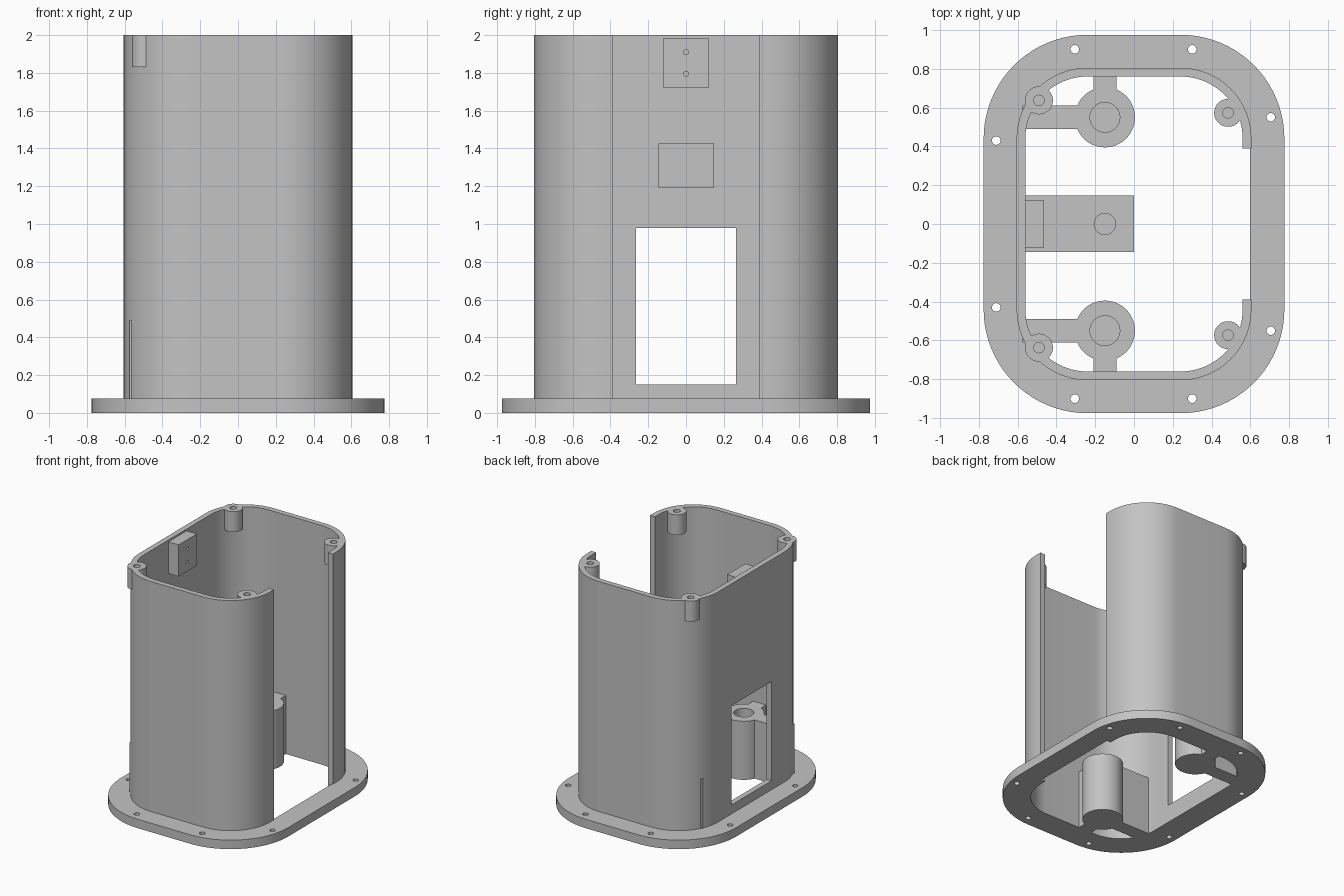
import bpy, bmesh, math

cube = bpy.data.objects.get("Cube")
if cube:
    bpy.data.objects.remove(cube, do_unlink=True)

gray = bpy.data.materials.new("plain_gray")
gray.use_nodes = True
color = (0.55, 0.55, 0.55, 1)
gray.diffuse_color = color
gray.node_tree.nodes["Principled BSDF"].inputs["Base Color"].default_value = color

CORNER = (0.24, 0.44)  # centre shared by all concentric corner arcs
WALL_R = 0.365         # outer wall corner radius
THICK = 0.045
HEIGHT = 2.0
FLANGE_TOP = 0.075


def prism(name, points, z0, z1):
    """Extrude a counter-clockwise outline from z0 to z1."""
    bm = bmesh.new()
    face = bm.faces.new([bm.verts.new((x, y, z0)) for x, y in points])
    top = bmesh.ops.extrude_face_region(bm, geom=[face])
    verts = [v for v in top["geom"] if isinstance(v, bmesh.types.BMVert)]
    bmesh.ops.translate(bm, verts=verts, vec=(0, 0, z1 - z0))
    bmesh.ops.recalc_face_normals(bm, faces=bm.faces)
    mesh = bpy.data.meshes.new(name)
    bm.to_mesh(mesh)
    bm.free()
    mesh.materials.append(gray)
    obj = bpy.data.objects.new(name, mesh)
    bpy.context.scene.collection.objects.link(obj)
    return obj


def rounded(radius, steps=20):
    """Rounded rectangle around the shared corner centres."""
    signs = [(1, 1), (-1, 1), (-1, -1), (1, -1)]
    points = []
    for quarter, (sx, sy) in enumerate(signs):
        for i in range(steps + 1):
            a = (quarter + i / steps) * math.pi / 2
            points.append((sx * CORNER[0] + radius * math.cos(a),
                           sy * CORNER[1] + radius * math.sin(a)))
    return points


def circle(x, y, r, n=40):
    return [(x + r * math.cos(2 * math.pi * i / n),
             y + r * math.sin(2 * math.pi * i / n)) for i in range(n)]


def box(name, x0, x1, y0, y1, z0, z1):
    return prism(name, [(x0, y0), (x1, y0), (x1, y1), (x0, y1)], z0, z1)


def boolean(obj, others, operation="DIFFERENCE"):
    """Combine obj with the other solids, bake the result, drop the helpers."""
    for other in others:
        other.hide_render = True
        mod = obj.modifiers.new("bool", "BOOLEAN")
        mod.operation = operation
        mod.solver = "EXACT"
        mod.object = other
    bpy.context.view_layer.update()
    graph = bpy.context.evaluated_depsgraph_get()
    mesh = bpy.data.meshes.new_from_object(obj.evaluated_get(graph))
    obj.modifiers.clear()
    obj.data = mesh
    for other in others:
        bpy.data.objects.remove(other, do_unlink=True)
    return obj


parts = []

# Base flange with screw holes
flange = prism("base_flange", rounded(0.535), 0, FLANGE_TOP)
cutters = [prism("flange_cutter", rounded(WALL_R - 0.008), -0.1, 0.2)]
for side in (-1, 1):
    for x, y in [(-0.305, 0.9), (0.3, 0.9), (0.705, 0.55), (-0.71, 0.43)]:
        cutters.append(prism("screw_cutter", circle(x, y * side, 0.022, 24), -0.1, 0.2))
parts.append(boolean(flange, cutters))

# Housing wall, open on one side, with a window opposite
boss_spots = [(x, y * side) for x, y in [(-0.49, 0.637), (0.485, 0.573)]
              for side in (-1, 1)]


def boss_holes():
    return [prism("hole_cutter", circle(x, y, 0.027, 24), HEIGHT - 0.12, HEIGHT + 0.1)
            for x, y in boss_spots]


wall = prism("housing_wall", rounded(WALL_R), 0, HEIGHT)
parts.append(boolean(wall, [
    prism("inner_cutter", rounded(WALL_R - THICK), -0.1, HEIGHT + 0.1),
    box("opening_cutter", 0.4, 0.9, -0.39, 0.39, -0.1, HEIGHT + 0.1),
    box("window_cutter", -0.9, -0.4, -0.265, 0.265, 0.15, 0.98),
] + boss_holes()))

# Screw bosses under the top rim
for (x, y), hole in zip(boss_spots, boss_holes()):
    boss = prism("top_screw_boss", circle(x, y, 0.072), 1.83, HEIGHT)
    parts.append(boolean(boss, [hole]))

# Floor posts, each tied to the wall by two ribs
for side in (-1, 1):
    y = 0.55 * side
    end = 0.785 * side
    post = prism("floor_post", circle(-0.15, y, 0.155, 56), 0, 0.49)
    boolean(post, [
        box("side_rib", -0.575, -0.15, y - 0.06, y + 0.06, 0, 0.49),
        box("end_rib", -0.21, -0.09, min(y, end), max(y, end), 0, 0.49),
    ], "UNION")
    parts.append(boolean(post, [
        prism("post_cutter", circle(-0.15, y, 0.077), 0.19, 0.6)]))

# Central shelf with a blind hole
shelf = box("center_shelf", -0.58, 0, -0.145, 0.148, 1.19, 1.425)
parts.append(boolean(shelf, [
    prism("shelf_cutter", circle(-0.15, 0, 0.055), 1.27, 1.6)]))

# Small mounting block with two horizontal pilot holes
block = box("mounting_block", -0.58, -0.465, -0.12, 0.12, 1.72, 1.985)
pilots = []
for z in (1.795, 1.91):
    pilot = prism("pilot_cutter", circle(0, 0, 0.013, 20), 0, 0.2)
    pilot.rotation_euler = (0, math.pi / 2, 0)
    pilot.location = (-0.54, 0, z)
    pilots.append(pilot)
parts.append(boolean(block, pilots))

# Smooth curved walls, keep edges crisp
for obj in parts:
    bpy.ops.object.select_all(action="DESELECT")
    obj.select_set(True)
    bpy.context.view_layer.objects.active = obj
    bpy.ops.object.shade_smooth_by_angle(angle=math.radians(30))
